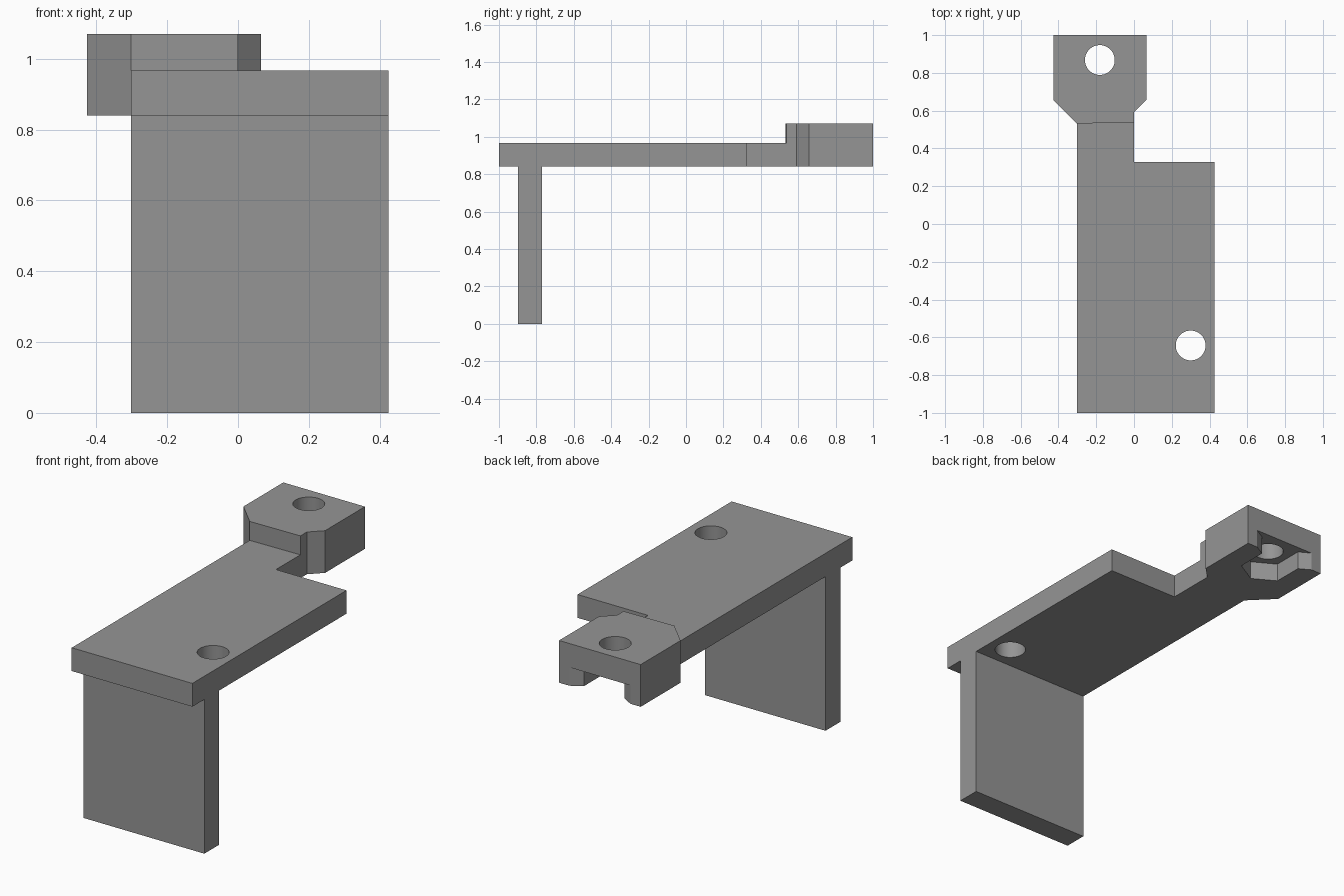
import bpy
import bmesh
import math

if "Cube" in bpy.data.objects:
    bpy.data.objects.remove(bpy.data.objects["Cube"])

grey = bpy.data.materials.new("matte grey")
grey.diffuse_color = (0.3, 0.3, 0.3, 1)
grey.use_nodes = True
grey.node_tree.nodes["Principled BSDF"].inputs["Base Color"].default_value = grey.diffuse_color


def prism(name, outline, z0, z1):
    """Extrude a plan outline (counter-clockwise) from z0 up to z1."""
    bm = bmesh.new()
    face = bm.faces.new([bm.verts.new((x, y, z0)) for x, y in outline])
    ext = bmesh.ops.extrude_face_region(bm, geom=[face])
    top = [v for v in ext["geom"] if isinstance(v, bmesh.types.BMVert)]
    bmesh.ops.translate(bm, verts=top, vec=(0, 0, z1 - z0))
    bmesh.ops.recalc_face_normals(bm, faces=bm.faces[:])
    mesh = bpy.data.meshes.new(name)
    bm.to_mesh(mesh)
    bm.free()
    mesh.materials.append(grey)
    obj = bpy.data.objects.new(name, mesh)
    bpy.context.collection.objects.link(obj)
    return obj


def rect(x0, x1, y0, y1):
    return [(x0, y0), (x1, y0), (x1, y1), (x0, y1)]


def circle(cx, cy, r, n=48):
    return [(cx + r * math.cos(2 * math.pi * i / n),
             cy + r * math.sin(2 * math.pi * i / n)) for i in range(n)]


def combine(target, other, operation):
    """Apply a boolean and remove the helper part."""
    mod = target.modifiers.new(operation.lower(), 'BOOLEAN')
    mod.operation = operation
    mod.solver = 'EXACT'
    mod.object = other
    bpy.context.view_layer.objects.active = target
    bpy.ops.object.modifier_apply(modifier=mod.name)
    bpy.data.objects.remove(other)


LEFT, RIGHT, BACK = -0.302, 0.425, 1.0
UNDER, DECK, TOP = 0.84, 0.967, 1.07
HX, HY = -0.181, 0.868          # centre of the head hole

# Deck plate with the narrow neck at the back left
bracket = prism("bracket", [(LEFT, -1), (RIGHT, -1), (RIGHT, 0.327), (0, 0.327),
                            (0, 0.56), (LEFT, 0.56)], UNDER, DECK)

# Thick chamfered head at the end of the neck
head = prism("head", [(LEFT, 0.532), (0, 0.537), (0, 0.592), (0.065, 0.657),
                      (0.065, BACK), (-0.427, BACK), (-0.427, 0.657)], UNDER, TOP)
combine(bracket, head, 'UNION')

# Vertical leg under the front
leg = prism("leg", rect(LEFT, RIGHT, -0.897, -0.77), 0, UNDER + 0.05)
combine(bracket, leg, 'UNION')

# Hexagonal nut pocket under the head, flaring open at the back
half = [(0.122, HY - 0.07), (0.122, 0.964), (0.184, BACK), (0.184, BACK + 0.1)]
pocket = ([(HX, HY - 0.14)] + [(HX + x, y) for x, y in half]
          + [(HX - x, y) for x, y in reversed(half)])
combine(bracket, prism("nut_pocket", pocket, UNDER - 0.1, 0.94), 'DIFFERENCE')

# Bolt holes through the head and the deck
for cx, cy in ((HX, HY), (0.30, -0.643)):
    combine(bracket, prism("bolt_hole", circle(cx, cy, 0.079), UNDER - 0.1, TOP + 0.1),
            'DIFFERENCE')

bpy.ops.object.select_all(action='DESELECT')
bracket.select_set(True)
bpy.context.view_layer.objects.active = bracket
bpy.ops.object.shade_smooth_by_angle(angle=math.radians(25))
